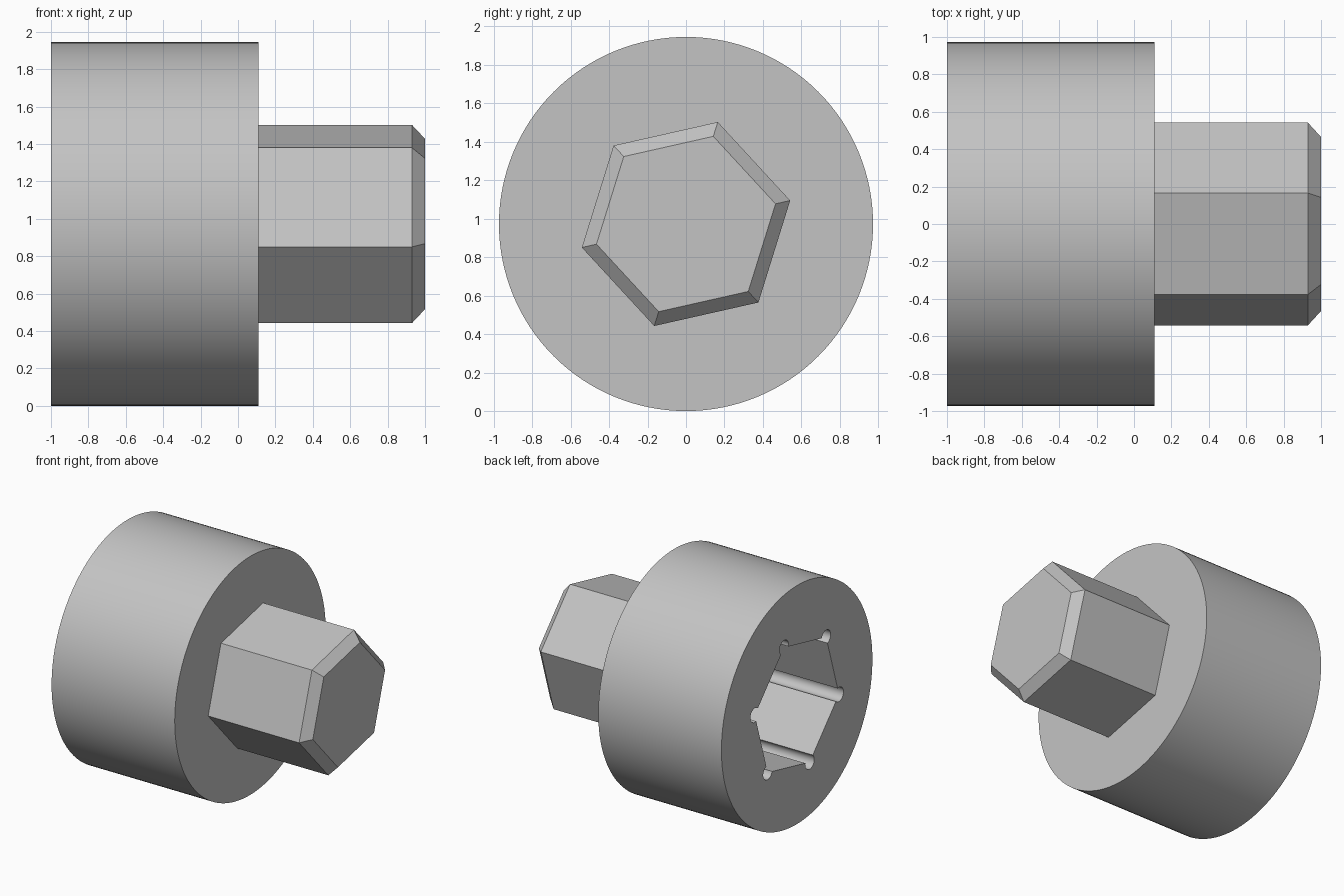
import bpy, bmesh
from math import cos, sin, radians, tau

AXIS_Z = 0.972
BODY_R = 0.972
HEX_R = 0.555
TILT = radians(12.7)

if "Cube" in bpy.data.objects:
    bpy.data.objects.remove(bpy.data.objects["Cube"], do_unlink=True)

steel = bpy.data.materials.new("grey steel")
steel.use_nodes = True
grey = (0.55, 0.55, 0.55, 1)
steel.diffuse_color = grey
steel.node_tree.nodes["Principled BSDF"].inputs["Base Color"].default_value = grey


def ring(radius, sides, start=0.0):
    """Regular polygon as (y, z) points about the axis."""
    return [(radius * cos(start + tau * i / sides), radius * sin(start + tau * i / sides))
            for i in range(sides)]


def relieved_hexagon(radius, relief, steps=18):
    """Hexagon outline with a round relief bored at every corner."""
    points = []
    for k in range(6):
        a = TILT + tau * k / 6
        for j in range(steps + 1):
            b = a + tau / 3 * (2 * j / steps - 1)
            points.append((radius * cos(a) + relief * cos(b),
                           radius * sin(a) + relief * sin(b)))
    return points


def loft(name, sections):
    """Solid along x from (x, outline) sections of equal point count."""
    bm = bmesh.new()
    loops = [[bm.verts.new((x, y, z + AXIS_Z)) for y, z in outline]
             for x, outline in sections]
    n = len(loops[0])
    for a, b in zip(loops, loops[1:]):
        for i in range(n):
            j = (i + 1) % n
            bm.faces.new((a[i], a[j], b[j], b[i]))
    bm.faces.new(loops[0])
    bm.faces.new(loops[-1])
    bmesh.ops.recalc_face_normals(bm, faces=bm.faces)
    mesh = bpy.data.meshes.new(name)
    bm.to_mesh(mesh)
    bm.free()
    mesh.materials.append(steel)
    obj = bpy.data.objects.new(name, mesh)
    bpy.context.collection.objects.link(obj)
    return obj


# Round body
body = loft("socket_body", [(x, ring(BODY_R, 128)) for x in (-1, 0.11)])

# Chamfered hexagonal drive, rooted inside the body
drive = loft("hex_drive", [(0.05, ring(HEX_R, 6, TILT)),
                           (0.93, ring(HEX_R, 6, TILT)),
                           (1.0, ring(0.477, 6, TILT))])

# Hexagonal socket with corner reliefs
socket = loft("socket_cutter", [(x, relieved_hexagon(HEX_R, 0.058)) for x in (-1.1, -0.12)])

# Merge into one solid
bpy.context.view_layer.objects.active = body
for tool, operation in ((drive, 'UNION'), (socket, 'DIFFERENCE')):
    tool.hide_render = True
    mod = body.modifiers.new(tool.name, 'BOOLEAN')
    mod.operation = operation
    mod.solver = 'EXACT'
    mod.object = tool
    bpy.ops.object.modifier_apply(modifier=mod.name)
    bpy.data.objects.remove(tool, do_unlink=True)

bpy.ops.object.select_all(action='DESELECT')
body.select_set(True)
bpy.ops.object.shade_smooth_by_angle(angle=radians(30))
body.name = "hex_socket_adapter"
